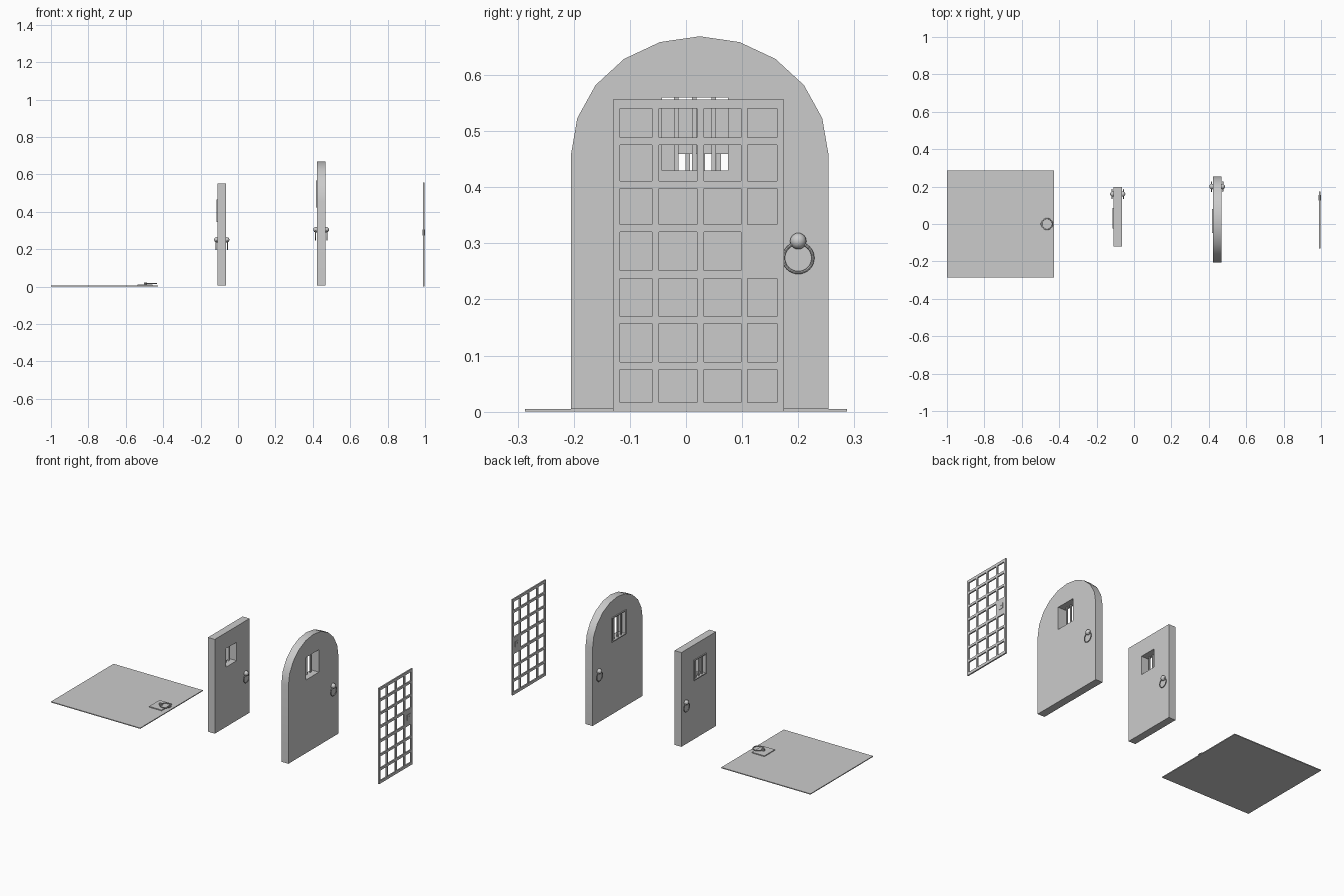
import bpy
import bmesh
import math

cube = bpy.data.objects.get("Cube")
if cube:
    bpy.data.objects.remove(cube, do_unlink=True)

COLOR = (0.6, 0.6, 0.6, 1.0)
grey = bpy.data.materials.new("plain_grey")
grey.use_nodes = True
grey.diffuse_color = COLOR
grey.node_tree.nodes["Principled BSDF"].inputs["Base Color"].default_value = COLOR


def finish(obj, name, smooth=False):
    obj.name = name
    obj.data.materials.clear()
    obj.data.materials.append(grey)
    if smooth:
        bpy.ops.object.select_all(action="DESELECT")
        obj.select_set(True)
        bpy.context.view_layer.objects.active = obj
        bpy.ops.object.shade_smooth_by_angle(angle=math.radians(40))
    return obj


def box(name, x, y, z):
    """Box from (low, high) ranges on each axis."""
    bpy.ops.mesh.primitive_cube_add(size=1, location=[sum(r) / 2 for r in (x, y, z)])
    obj = bpy.context.object
    obj.scale = [r[1] - r[0] for r in (x, y, z)]
    bpy.ops.object.transform_apply(location=False, rotation=False, scale=True)
    return finish(obj, name)


def prism(name, profile, x):
    """Extrude a (y, z) outline along x."""
    bm = bmesh.new()
    face = bm.faces.new([bm.verts.new((x[0], y, z)) for y, z in profile])
    side = bmesh.ops.extrude_face_region(bm, geom=[face])["geom"]
    verts = [g for g in side if isinstance(g, bmesh.types.BMVert)]
    bmesh.ops.translate(bm, verts=verts, vec=(x[1] - x[0], 0, 0))
    bmesh.ops.recalc_face_normals(bm, faces=bm.faces)
    mesh = bpy.data.meshes.new(name)
    bm.to_mesh(mesh)
    bm.free()
    obj = bpy.data.objects.new(name, mesh)
    bpy.context.collection.objects.link(obj)
    return finish(obj, name)


def cut(obj, cutter):
    cutter.hide_render = True
    mod = obj.modifiers.new("cut", "BOOLEAN")
    mod.operation, mod.solver, mod.object = "DIFFERENCE", "EXACT", cutter
    bpy.context.view_layer.objects.active = obj
    bpy.ops.object.modifier_apply(modifier=mod.name)
    bpy.data.objects.remove(cutter, do_unlink=True)


def ball(name, center, radius):
    bpy.ops.mesh.primitive_uv_sphere_add(segments=20, ring_count=12, radius=radius, location=center)
    finish(bpy.context.object, name, True)


def ring(name, center, major, minor, rotation=(0, 0, 0)):
    bpy.ops.mesh.primitive_torus_add(major_segments=32, minor_segments=8, major_radius=major,
                                     minor_radius=minor, location=center, rotation=rotation)
    finish(bpy.context.object, name, True)


def add_window(door, name, x, y, z, bars):
    """Cut a window and fit its bars and a thin frame on the -x face."""
    cut(door, box("window_cutter", (x[0] - 0.1, x[1] + 0.1), y, z))
    for i, part in enumerate(bars):
        c = y[0] + part * (y[1] - y[0])
        box(f"{name}_bar_{i + 1}", (x[0] + 0.004, x[0] + 0.012), (c - 0.004, c + 0.004), z)
    w, front = 0.006, (x[0] - 0.005, x[0] + 0.002)
    for i in (0, 1):
        out = (y[i] - w, y[i]) if i == 0 else (y[i], y[i] + w)
        box(f"{name}_frame_side_{i + 1}", front, out, (z[0] - w, z[1] + w))
        out = (z[i] - w, z[i]) if i == 0 else (z[i], z[i] + w)
        box(f"{name}_frame_rail_{i + 1}", front, y, out)


def add_handles(name, x, y, z, size):
    """Knob with hanging ring on both faces."""
    for label, face, s in (("inner", x[0], -1), ("outer", x[1], 1)):
        ball(f"{name}_{label}_knob", (face + s * 0.005, y, z), 0.0145 * size)
        ring(f"{name}_{label}_ring", (face + s * 0.008, y, z - 0.03 * size),
             0.0262 * size, 0.0026 * size, (0, math.pi / 2, 0))


BARS = (0.22, 0.49, 0.78)

# Trapdoor with plate, staple and pull ring
box("trapdoor_panel", (-1, -0.427), (-0.287, 0.287), (0, 0.005))
box("trapdoor_plate", (-0.537, -0.457), (-0.048, 0.048), (0.005, 0.010))
box("trapdoor_staple", (-0.503, -0.487), (-0.004, 0.004), (0.010, 0.022))
ring("trapdoor_ring", (-0.465, 0, 0.016), 0.029, 0.003)

# Rectangular door
X = (-0.109, -0.065)
door = box("square_door", X, (-0.12, 0.198), (0.005, 0.552))
add_window(door, "square_window", X, (-0.019, 0.08), (0.352, 0.459), BARS)
add_handles("square_door", X, 0.16, 0.25, 0.95)

# Arched door
X = (0.422, 0.467)
outline = [(-0.205, 0.005), (0.254, 0.005)]
for i in range(11):
    a = math.pi * i / 10
    outline.append((0.0245 + 0.2295 * math.cos(a), 0.458 + 0.211 * math.sin(a)))
arch = prism("arched_door", outline, X)
add_window(arch, "arched_window", X, (-0.043, 0.075), (0.43, 0.56), BARS)
finish(arch, "arched_door", True)
add_handles("arched_door", X, 0.20, 0.304, 1)

# Grate: openings are the gaps between these bar edges
X = (0.990, 0.998)
COLS = [(-0.118, -0.061), (-0.048, 0.02), (0.032, 0.098), (0.11, 0.162)]
ROWS = [(0.016, 0.075), (0.089, 0.157), (0.17, 0.237), (0.252, 0.32),
        (0.334, 0.398), (0.411, 0.475), (0.489, 0.54)]
ys = [-0.13] + [v for c in COLS for v in c] + [0.175]
zs = [0] + [v for r in ROWS for v in r] + [0.556]
for i in range(0, len(ys), 2):
    box(f"grate_upright_{i // 2 + 1}", X, (ys[i], ys[i + 1]), (0, 0.556))
for j in range(0, len(zs), 2):
    for i in range(1, len(ys) - 1, 2):
        box(f"grate_rail_{j // 2 + 1}_{i // 2 + 1}", X, (ys[i], ys[i + 1]), (zs[j], zs[j + 1]))

# Lock plate filling one opening, and lock box with keyhole
box("lock_plate", X, COLS[3], ROWS[3])
lock = box("lock_box", (0.987, 1.0), (0.126, 0.154), (0.273, 0.304))
bpy.ops.mesh.primitive_cylinder_add(vertices=12, radius=0.003, depth=0.1,
                                    location=(0.994, 0.14, 0.291), rotation=(0, math.pi / 2, 0))
cut(lock, bpy.context.object)
cut(lock, box("slot_cutter", (0.95, 1.05), (0.139, 0.141), (0.283, 0.291)))
